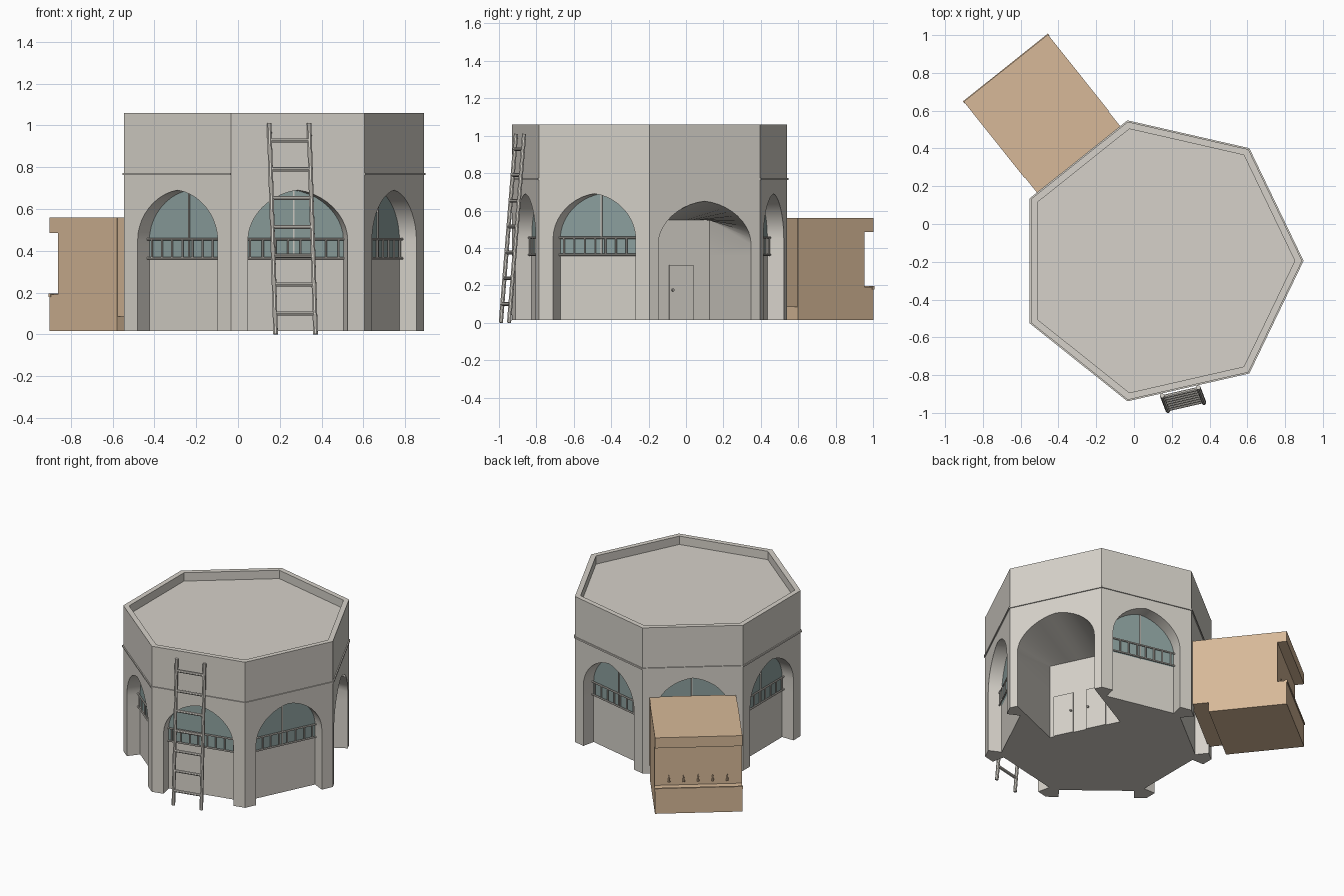
import bpy, bmesh, math
from mathutils import Vector

if "Cube" in bpy.data.objects:
    bpy.data.objects.remove(bpy.data.objects["Cube"])

CX, CY, R, N = 0.135, -0.195, 0.755, 7
S = R * math.sin(math.pi / N)      # half side length
A = R * math.cos(math.pi / N)      # distance from centre to a wall
Z0, ZT, SILL = 0.015, 1.06, 0.36


def material(name, col):
    m = bpy.data.materials.new(name)
    m.diffuse_color = (*col, 1)
    m.use_nodes = True
    m.node_tree.nodes["Principled BSDF"].inputs["Base Color"].default_value = m.diffuse_color
    return m


STONE = material("pale stone", (0.67, 0.64, 0.585))
GLASS = material("grey green glass", (0.27, 0.36, 0.35))
WOOD = material("tan wood", (0.68, 0.485, 0.315))


def P(k, t, n, z):
    """Point in the frame of wall k: t along it, n outward from the centre."""
    a = math.pi / N * (2 * k + 1)
    c, s = math.cos(a), math.sin(a)
    return Vector((CX + n * c - t * s, CY + n * s + t * c, z))


def finish(name, bm, mats, smooth=False):
    bmesh.ops.remove_doubles(bm, verts=bm.verts, dist=1e-5)
    bmesh.ops.recalc_face_normals(bm, faces=bm.faces)
    me = bpy.data.meshes.new(name)
    bm.to_mesh(me)
    bm.free()
    for m in mats:
        me.materials.append(m)
    ob = bpy.data.objects.new(name, me)
    bpy.context.collection.objects.link(ob)
    if smooth:
        bpy.ops.object.select_all(action='DESELECT')
        ob.select_set(True)
        bpy.context.view_layer.objects.active = ob
        bpy.ops.object.shade_smooth_by_angle(angle=math.radians(30))
    return ob


def face(bm, pts, mi=0):
    f = bm.faces.new([bm.verts.new(p) for p in pts])
    f.material_index = mi


def add_prism(bm, k, profile, t0, t1):
    """Extrude an (n, z) profile along wall k."""
    a = [P(k, t0, n, z) for n, z in profile]
    b = [P(k, t1, n, z) for n, z in profile]
    face(bm, a)
    face(bm, b)
    for i in range(len(a)):
        j = (i + 1) % len(a)
        face(bm, [a[i], a[j], b[j], b[i]])


def add_box(bm, k, t0, t1, n0, n1, z0, z1):
    add_prism(bm, k, [(n0, z0), (n1, z0), (n1, z1), (n0, z1)], t0, t1)


def add_rod(bm, p, q, r, r2=None, sides=8):
    d = q - p
    g = bmesh.ops.create_cone(bm, cap_ends=True, segments=sides, radius1=r,
                              radius2=r if r2 is None else r2, depth=d.length)
    rot = d.to_track_quat('Z', 'Y').to_matrix()
    for v in g['verts']:
        v.co = rot @ v.co + (p + q) / 2


def arch(a, spring, rise, steps=20):
    """Slightly pointed arch outline, left foot to right foot."""
    pts = [(-a, Z0), (-a, SILL)]
    for i in range(steps + 1):
        th = math.pi * (1 - i / steps)
        h = 0.88 * math.sin(th) + 0.12 * (1 - abs(math.cos(th)))
        pts.append((a * math.cos(th), spring + rise * h))
    return pts + [(a, SILL), (a, Z0)]


# Seven-sided building shell with arched niches
bm = bmesh.new()
floor = []
DEEP = 0.46
for k in range(N):
    if k == 0:                      # deep entrance, arch lofted to a flat back
        front, depth = arch(0.275, 0.42, 0.23), DEEP
        b = 0.25
        inner = [(t / 0.275 * b, z if i < 2 or i > len(front) - 3 else 0.55)
                 for i, (t, z) in enumerate(front)]
    else:
        front, depth = arch(0.245, 0.45, 0.24), 0.09
        inner = front
    f = [P(k, t, A, z) for t, z in front]
    g = [P(k, t, A - depth, z) for t, z in inner]
    face(bm, [P(k, -S, A, Z0)] + f + [P(k, S, A, Z0), P(k, S, A, ZT), P(k, -S, A, ZT)])
    for i in range(len(f) - 1):
        face(bm, [f[i], f[i + 1], g[i + 1], g[i]])
    face(bm, g[:2] + g[-2:])
    face(bm, g[1:-1], 0 if k == 0 else 1)
    floor += [P(k, -S, A, Z0), f[0], g[0], g[-1], f[-1]]
face(bm, floor)
# Parapet and sunken roof
AI = A - 0.035
SI = AI * math.tan(math.pi / N)
for k in range(N):
    o = [P(k, -S, A, ZT), P(k, S, A, ZT)]
    i = [P(k, -SI, AI, ZT), P(k, SI, AI, ZT)]
    r = [P(k, -SI, AI, 1.0), P(k, SI, AI, 1.0)]
    face(bm, [o[0], o[1], i[1], i[0]])
    face(bm, [i[0], i[1], r[1], r[0]])
face(bm, [P(k, -SI, AI, 1.0) for k in range(N)])
finish("building_shell", bm, [STONE, GLASS], True)

# String course around the walls
bm = bmesh.new()
for k in range(N):
    add_box(bm, k, -S - 0.003, S + 0.003, A - 0.004, A + 0.007, 0.762, 0.773)
finish("string_course", bm, [STONE])

# Window mullions and balcony railings
for k in range(1, N):
    bm = bmesh.new()
    n = A - 0.075
    add_box(bm, k, -0.004, 0.004, A - 0.091, A - 0.084, SILL, 0.685)
    for z in (SILL + 0.004, 0.455):
        add_rod(bm, P(k, -0.244, n, z), P(k, 0.244, n, z), 0.006)
    for i in range(8):
        t = -0.217 + i * 0.062
        add_rod(bm, P(k, t, n, SILL), P(k, t, n, 0.455), 0.005)
    finish(f"window_railing_{k}", bm, [STONE], True)

# Two doors at the back of the entrance
for i, (t0, t1, knob) in enumerate([(-0.22, -0.08, -0.095), (0.01, 0.15, 0.026)]):
    bm = bmesh.new()
    n = A - DEEP
    add_box(bm, 0, t0, t1, n, n + 0.008, Z0, 0.31)
    add_rod(bm, P(0, knob, n + 0.005, 0.175), P(0, knob, n + 0.022, 0.175), 0.007)
    finish(f"door_{i}", bm, [STONE])

# Leaning ladder
bm = bmesh.new()


def ladder(t, z):
    return P(5, t - 0.035 - 0.012 * z, 0.785 - 0.085 * z, z)


for t in (-0.098, 0.098):
    add_rod(bm, ladder(t, 0.0), ladder(t, 1.01), 0.012)
for i in range(7):
    z = 0.1 + i * 0.138
    add_rod(bm, ladder(-0.1, z), ladder(0.1, z), 0.010)
finish("ladder", bm, [STONE], True)

# Wooden annex with a recessed serving front
bm = bmesh.new()
add_prism(bm, 2, [(0.787, Z0), (1.305, Z0), (1.305, 0.19), (1.243, 0.19),
                  (1.243, 0.485), (1.305, 0.485), (1.305, 0.56), (0.787, 0.56)],
          -0.285, 0.285)
finish("annex_body", bm, [WOOD])
bm = bmesh.new()
add_box(bm, 2, -0.282, 0.282, A - 0.01, 0.787, 0.085, 0.559)
finish("annex_link", bm, [WOOD])
bm = bmesh.new()
add_box(bm, 2, -0.288, 0.288, 1.295, 1.309, 0.178, 0.196)
finish("annex_counter_lip", bm, [WOOD])
bm = bmesh.new()
for i in range(5):
    t = -0.19 + i * 0.095
    add_rod(bm, P(2, t, 1.25, 0.215), P(2, t, 1.25, 0.265), 0.009, 0.002)
finish("annex_pegs", bm, [WOOD])
